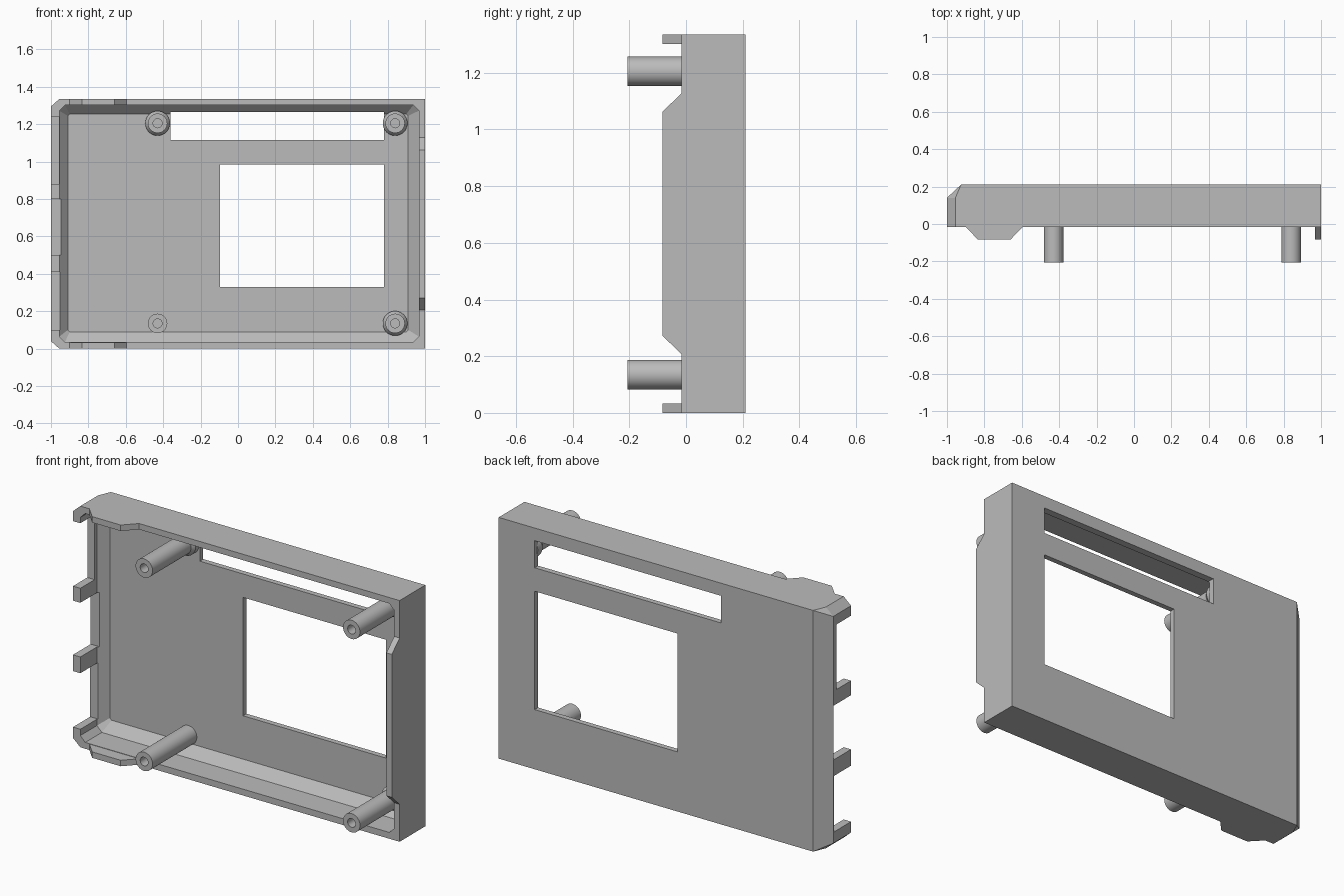
import bpy, bmesh
from math import cos, sin, pi

old = bpy.data.objects.get("Cube")
if old:
    bpy.data.objects.remove(old, do_unlink=True)

grey = bpy.data.materials.new("plain grey")
grey.use_nodes = True
colour = (0.5, 0.5, 0.5, 1)
grey.diffuse_color = colour
grey.node_tree.nodes["Principled BSDF"].inputs["Base Color"].default_value = colour

H = 1.335               # case height
RIM, BACK = -0.015, 0.21
FLOOR = 0.18


def finish(name, bm):
    bmesh.ops.recalc_face_normals(bm, faces=bm.faces)
    me = bpy.data.meshes.new(name)
    bm.to_mesh(me)
    bm.free()
    me.materials.append(grey)
    ob = bpy.data.objects.new(name, me)
    bpy.context.collection.objects.link(ob)
    return ob


def hull(name, points):
    bm = bmesh.new()
    for p in points:
        bm.verts.new(p)
    bmesh.ops.convex_hull(bm, input=bm.verts)
    bmesh.ops.dissolve_limit(bm, angle_limit=0.01, verts=bm.verts, edges=bm.edges)
    return finish(name, bm)


def box(name, x, y, z):
    return hull(name, [(a, b, c) for a in x for b in y for c in z])


def octagon(x0, x1, z0, z1, c, y):
    pts = []
    for x, sx in ((x0, c), (x1, -c)):
        for z, sz in ((z0, c), (z1, -c)):
            pts += [(x + sx, y, z), (x, y, z + sz)]
    return pts


def cut(target, cutter):
    cutter.hide_render = True
    mod = target.modifiers.new("cut", "BOOLEAN")
    mod.operation = "DIFFERENCE"
    mod.solver = "EXACT"
    mod.object = cutter
    bpy.context.view_layer.objects.active = target
    bpy.ops.object.modifier_apply(modifier=mod.name)
    bpy.data.objects.remove(cutter, do_unlink=True)


# Outer case: square on the right, chamfered along the left back edge
outer = [(x, y, z) for x in (-0.925, 1) for y in (RIM, BACK) for z in (0, H)]
for y in (RIM, 0.14):
    outer += [(-0.955, y, 0), (-0.955, y, H), (-1, y, 0.04), (-1, y, H - 0.04)]
case = hull("case_shell", outer)

# Hollow inside with sloped edges round the floor
cut(case, hull("hollow", octagon(-0.955, 0.967, 0.035, 1.302, 0.03, -0.3)
               + octagon(-0.955, 0.967, 0.035, 1.302, 0.03, 0.13)
               + octagon(-0.91, 0.91, 0.09, 1.255, 0.01, FLOOR)))

# Screen window and connector slot
cut(case, box("screen_window", (-0.095, 0.78), (0.1, 0.4), (0.33, 0.985)))
cut(case, box("connector_slot", (-0.36, 0.78), (0.1, 0.4), (1.115, 1.265)))

# Port notches in the left wall, leaving tabs between them
for z0, z1, depth in ((0.1, 0.41, 0.135), (0.5, 0.8, 0.14), (0.88, 1.24, 0.11)):
    cut(case, box("port_notch", (-1.2, -0.94), (-0.2, depth), (z0, z1)))

# Raised tongues on the rim
TIP = -0.083
for name, z0, z1 in (("bottom_tongue", 0, 0.033), ("top_tongue", 1.302, H)):
    hull(name, [(x, y, z) for z in (z0, z1)
                for x, y in ((-0.9, RIM), (-0.835, TIP), (-0.66, TIP), (-0.595, RIM))])
hull("side_tongue", [(x, y, z) for x in (0.967, 1)
                     for z, y in ((0.207, RIM), (0.272, TIP), (1.063, TIP), (1.128, RIM))])


# Screw posts, turned about the y axis
def turned(name, profile, x, z, n=32):
    bm = bmesh.new()
    rings = [[bm.verts.new((x + r * cos(2 * pi * i / n), y, z + r * sin(2 * pi * i / n)))
              for i in range(n)] for r, y in profile]
    for a, b in zip(rings, rings[1:]):
        for i in range(n):
            j = (i + 1) % n
            bm.faces.new((a[i], a[j], b[j], b[i]))
    bm.faces.new(rings[0])
    bm.faces.new(rings[-1])
    ob = finish(name, bm)
    bpy.ops.object.select_all(action="DESELECT")
    ob.select_set(True)
    bpy.context.view_layer.objects.active = ob
    bpy.ops.object.shade_smooth_by_angle()


for side, x in (("right", -0.43), ("left", 0.84)):
    for level, z in (("upper", 1.205), ("lower", 0.135)):
        foot = [(0.052, FLOOR + 0.01)]
        if (side, level) != ("right", "lower"):
            foot = [(0.066, FLOOR + 0.01), (0.066, 0.15), (0.052, 0.13)]
        turned(f"{level}_{side}_post",
               foot + [(0.052, -0.207), (0.024, -0.207), (0.024, -0.05)], x, z)
